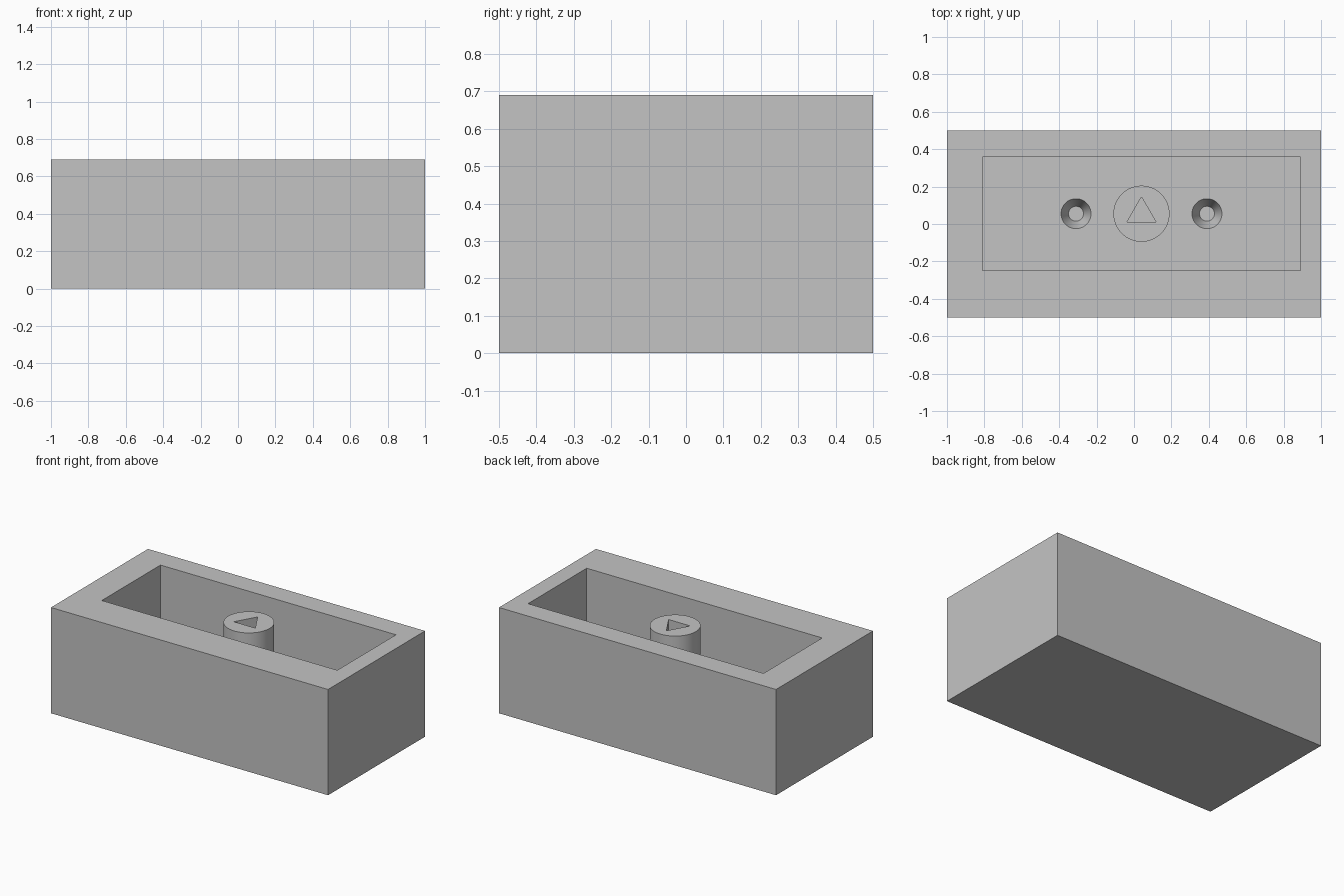
import bpy
import math

cube = bpy.data.objects.get("Cube")
if cube:
    bpy.data.objects.remove(cube, do_unlink=True)

grey = bpy.data.materials.new("plain grey")
grey.use_nodes = True
colour = (0.55, 0.55, 0.55, 1)
grey.diffuse_color = colour
grey.node_tree.nodes["Principled BSDF"].inputs["Base Color"].default_value = colour

HEIGHT = 0.69
FLOOR = 0.19
POST_TOP = 0.66
CX, CY = 0.04, 0.055     # centre of the pocket
EXTRA = 0.05             # how far cutters poke out


def finish(name):
    obj = bpy.context.object
    obj.name = name
    obj.data.materials.append(grey)
    return obj


def box(name, size, centre):
    bpy.ops.mesh.primitive_cube_add(size=1, location=centre)
    obj = finish(name)
    obj.scale = size
    bpy.ops.object.transform_apply(location=False, rotation=False, scale=True)
    return obj


def round_part(name, sides, r_low, r_high, x, z_low, z_high, turn=0):
    bpy.ops.mesh.primitive_cone_add(
        vertices=sides, radius1=r_low, radius2=r_high, depth=z_high - z_low,
        location=(x, CY, (z_low + z_high) / 2), rotation=(0, 0, turn))
    return finish(name)


def cut(target, cutter):
    cutter.hide_render = True
    mod = target.modifiers.new("cut", 'BOOLEAN')
    mod.operation = 'DIFFERENCE'
    mod.solver = 'EXACT'
    mod.object = cutter
    bpy.context.view_layer.objects.active = target
    bpy.ops.object.modifier_apply(modifier=mod.name)
    bpy.data.objects.remove(cutter, do_unlink=True)


def smooth(obj):
    bpy.ops.object.select_all(action='DESELECT')
    obj.select_set(True)
    bpy.context.view_layer.objects.active = obj
    bpy.ops.object.shade_smooth_by_angle(angle=math.radians(30))


# Outer block with an off-centre open pocket
block = box("open_box", (2, 1, HEIGHT), (0, 0, HEIGHT / 2))
cut(block, box("pocket_cutter", (1.7, 0.605, HEIGHT - FLOOR + EXTRA),
               (CX, CY, (HEIGHT + FLOOR + EXTRA) / 2)))

# Tapered blind holes in the floor, either side of the post
depth = 0.1
slope = 0.04 / depth
for side in (-1, 1):
    cut(block, round_part("hole_cutter", 64, 0.04, 0.08 + slope * EXTRA,
                          CX + side * 0.35, FLOOR - depth, FLOOR + EXTRA))
smooth(block)

# Central round post with a triangular socket in its top
post = round_part("centre_post", 96, 0.15, 0.15, CX, FLOOR - 0.01, POST_TOP)
socket = round_part("socket_cutter", 3, 0.09, 0.09, CX, POST_TOP - 0.2, POST_TOP + EXTRA)
# Aim one corner of the socket at the back
corner = socket.data.vertices[0].co
socket.rotation_euler.z = math.pi / 2 - math.atan2(corner.y, corner.x)
bpy.context.view_layer.update()
cut(post, socket)
smooth(post)
